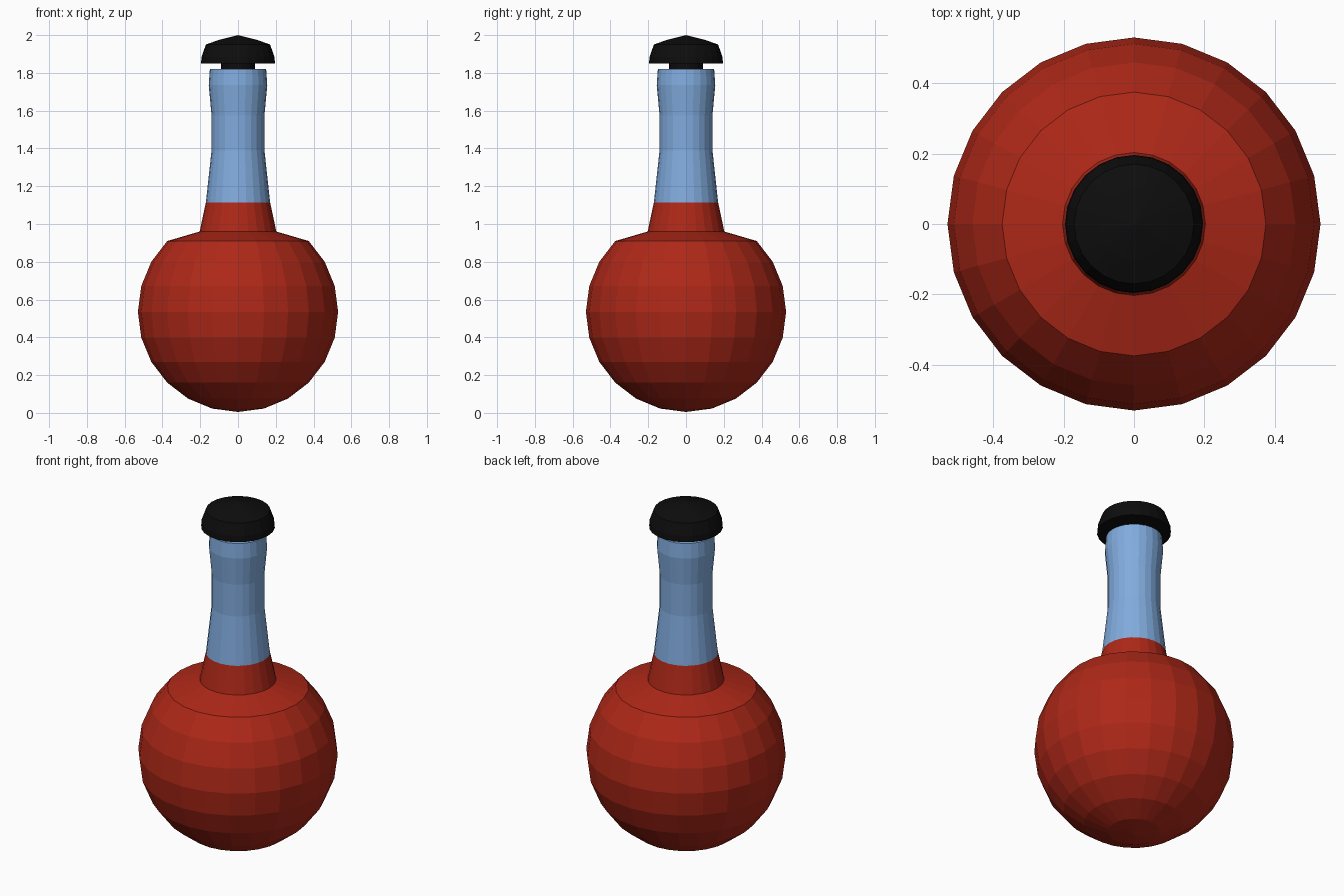
import bpy, bmesh
from math import sin, cos, pi, radians

if "Cube" in bpy.data.objects:
    bpy.data.objects.remove(bpy.data.objects["Cube"])

SIDES = 24


def material(name, rgb):
    m = bpy.data.materials.new(name)
    m.diffuse_color = (*rgb, 1)
    m.use_nodes = True
    m.node_tree.nodes["Principled BSDF"].inputs["Base Color"].default_value = m.diffuse_color
    return m


def lathe(name, profile, mat):
    """Revolve (radius, z) points, bottom to top, closing any open end."""
    bm = bmesh.new()
    rings = []
    for r, z in profile:
        count = SIDES if r > 1e-5 else 1
        rings.append([bm.verts.new((r * cos(2 * pi * i / SIDES), r * sin(2 * pi * i / SIDES), z))
                      for i in range(count)])
    for a, b in zip(rings, rings[1:]):
        for i in range(SIDES):
            j = (i + 1) % SIDES
            if len(a) == 1:
                bm.faces.new((a[0], b[j], b[i]))
            elif len(b) == 1:
                bm.faces.new((a[i], a[j], b[0]))
            else:
                bm.faces.new((a[i], a[j], b[j], b[i]))
    for ring in (rings[0], rings[-1]):
        if len(ring) > 1:
            bm.faces.new(ring)
    bmesh.ops.recalc_face_normals(bm, faces=bm.faces)
    mesh = bpy.data.meshes.new(name)
    bm.to_mesh(mesh)
    bm.free()
    mesh.materials.append(mat)
    obj = bpy.data.objects.new(name, mesh)
    bpy.context.collection.objects.link(obj)
    return obj


red = material("red", (0.42, 0.021, 0.009))
blue = material("blue", (0.22, 0.41, 0.73))
black = material("black", (0.004, 0.004, 0.004))

# Round bulb with a flattened shoulder and a tapered collar
R, CZ = 0.53, 0.535
bulb = [(R * cos(radians(a)), CZ + R * sin(radians(a))) for a in range(-75, 46, 15)]
lathe("bulb", [(0, CZ - R)] + bulb + [(0.203, 0.96), (0.17, 1.115)], red)

# Neck with a slightly flared lip
lathe("neck", [(0.17, 1.115), (0.14, 1.39), (0.14, 1.575), (0.155, 1.735), (0.149, 1.82)], blue)

# Mushroom stopper on a short stem
lathe("stopper", [(0.09, 1.82), (0.09, 1.85), (0.196, 1.85), (0.193, 1.885),
                  (0.17, 1.95), (0.10, 1.975), (0, 2.0)], black)
